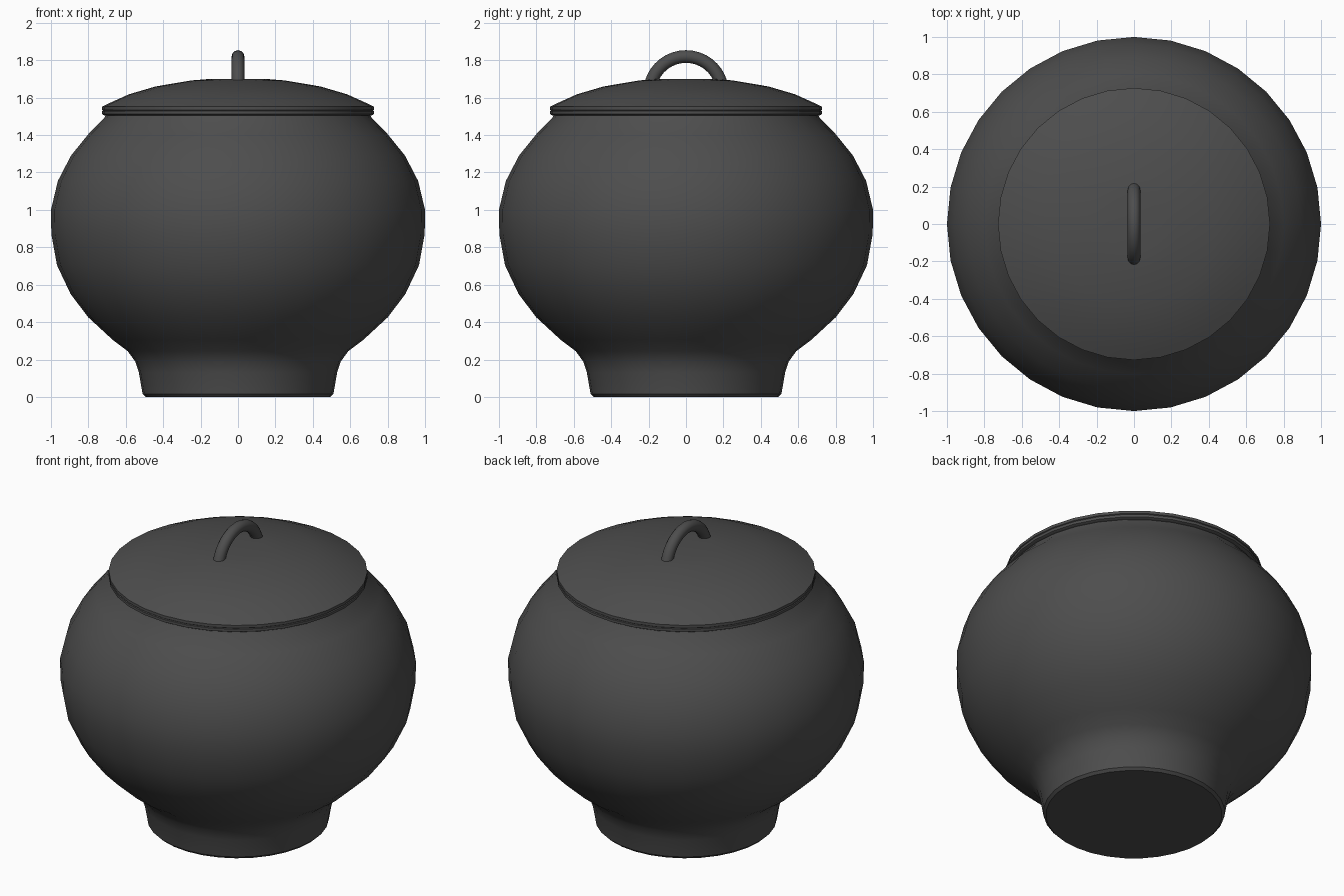
import bpy, bmesh, math

if "Cube" in bpy.data.objects:
    bpy.data.objects.remove(bpy.data.objects["Cube"])

iron = bpy.data.materials.new("dark_grey_iron")
iron.diffuse_color = (0.075, 0.075, 0.075, 1)
iron.use_nodes = True
iron.node_tree.nodes["Principled BSDF"].inputs["Base Color"].default_value = iron.diffuse_color


def finish(ob):
    """Give the part its colour and smooth shading with sharp creases."""
    bpy.ops.object.select_all(action='DESELECT')
    ob.select_set(True)
    bpy.context.view_layer.objects.active = ob
    ob.data.materials.clear()
    ob.data.materials.append(iron)
    bpy.ops.object.shade_smooth_by_angle(angle=math.radians(35))


def lathe(name, profile, sides=32):
    """Turn a closed (radius, z) profile, from axis to axis, around z."""
    bm = bmesh.new()
    rings = []
    for r, z in profile:
        if r == 0:
            rings.append([bm.verts.new((0, 0, z))] * sides)
        else:
            rings.append([bm.verts.new((r * math.cos(math.tau * i / sides),
                                        r * math.sin(math.tau * i / sides), z))
                          for i in range(sides)])
    for a, b in zip(rings, rings[1:]):
        for i in range(sides):
            j = (i + 1) % sides
            bm.faces.new(list(dict.fromkeys((a[i], a[j], b[j], b[i]))))
    bmesh.ops.recalc_face_normals(bm, faces=bm.faces)
    mesh = bpy.data.meshes.new(name)
    bm.to_mesh(mesh)
    bm.free()
    ob = bpy.data.objects.new(name, mesh)
    bpy.context.collection.objects.link(ob)
    finish(ob)


# Hollow pot: foot, round belly, rim, then the inner wall
lathe("pot_body", [
    (0, 0), (0.495, 0), (0.51, 0.015), (0.53, 0.13), (0.55, 0.19), (0.59, 0.245),
    (0.67, 0.305), (0.80, 0.425), (0.895, 0.55), (0.968, 0.705), (0.998, 0.87),
    (1.0, 1.0), (0.963, 1.155), (0.893, 1.29), (0.80, 1.405), (0.715, 1.49),
    (0.70, 1.525), (0.64, 1.525), (0.74, 1.37), (0.90, 1.14), (0.93, 0.95),
    (0.89, 0.71), (0.73, 0.46), (0.46, 0.28), (0, 0.25)])

# Domed lid with a grooved rim
lathe("lid", [
    (0, 1.505), (0.715, 1.505), (0.727, 1.512), (0.727, 1.528), (0.721, 1.531),
    (0.727, 1.535), (0.727, 1.552), (0.685, 1.572), (0.583, 1.618),
    (0.44, 1.660), (0.25, 1.692), (0.15, 1.70), (0, 1.70)])

# Arched handle running front to back
curve = bpy.data.curves.new("handle", 'CURVE')
curve.dimensions = '3D'
curve.bevel_depth = 0.034
curve.bevel_resolution = 4
curve.use_fill_caps = True
path = curve.splines.new('POLY')
steps = 16
path.points.add(steps)
for k, p in enumerate(path.points):
    a = math.radians(15 + 150 * k / steps)
    p.co = (0, 0.195 * math.cos(a), 1.625 + 0.195 * math.sin(a), 1)
handle = bpy.data.objects.new("handle", curve)
bpy.context.collection.objects.link(handle)
bpy.ops.object.select_all(action='DESELECT')
handle.select_set(True)
bpy.context.view_layer.objects.active = handle
bpy.ops.object.convert(target='MESH')
finish(bpy.context.view_layer.objects.active)
